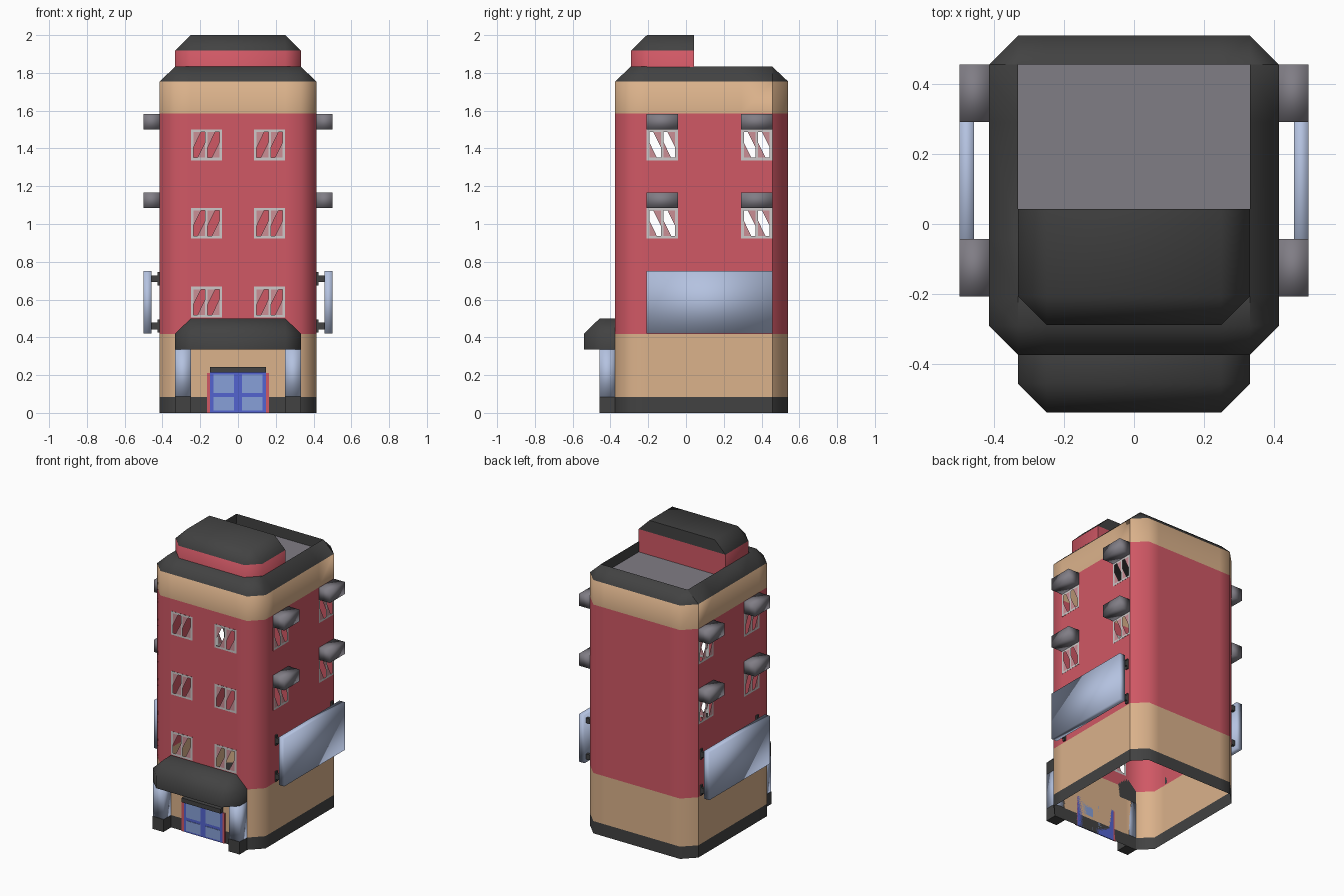
import bpy, bmesh
from mathutils import Vector

if "Cube" in bpy.data.objects:
    bpy.data.objects.remove(bpy.data.objects["Cube"])

# ---- materials (sRGB 0-255 converted to linear) ----
def material(name, *rgb):
    m = bpy.data.materials.new(name)
    lin = [((c / 255 + 0.055) / 1.055) ** 2.4 for c in rgb]
    m.diffuse_color = (*lin, 1)
    m.use_nodes = True
    m.node_tree.nodes["Principled BSDF"].inputs["Base Color"].default_value = m.diffuse_color
    return m

RED = material("red wall", 208, 88, 101)
TAN = material("tan stone", 219, 178, 139)
DARK = material("dark trim", 66, 66, 66)
GREY = material("grey roof", 128, 125, 133)
PALE = material("pale blue panel", 180, 194, 224)
BLUE = material("blue door", 84, 100, 208)
PANE = material("door glass", 135, 160, 216)
FRAME = material("window frame", 205, 200, 200)
GLINT = material("window glint", 203, 142, 149)

def finish(name, bm, mats, angle=None):
    me = bpy.data.meshes.new(name)
    bm.to_mesh(me)
    bm.free()
    ob = bpy.data.objects.new(name, me)
    bpy.context.collection.objects.link(ob)
    for m in mats:
        me.materials.append(m)
    if angle:
        bpy.ops.object.select_all(action='DESELECT')
        ob.select_set(True)
        bpy.context.view_layer.objects.active = ob
        bpy.ops.object.shade_smooth_by_angle(angle=angle)
    return ob

def ring(hw, y0, y1, z, cf=0, cb=0):
    """Rectangle with chamfered front (cf) and back (cb) corners."""
    return [(x, y, z) for x, y in (
        (-hw + cf, y0), (hw - cf, y0), (hw, y0 + cf), (hw, y1 - cb),
        (hw - cb, y1), (-hw + cb, y1), (-hw, y1 - cb), (-hw, y0 + cf))]

def loft(rings, idx, top=None, bottom=None):
    """Skin the rings; idx gives the material slot of each band."""
    bm = bmesh.new()
    vs = [[bm.verts.new(p) for p in r] for r in rings]
    for a, b, mi in zip(vs, vs[1:], idx):
        for i in range(8):
            j = (i + 1) % 8
            bm.faces.new((a[i], a[j], b[j], b[i])).material_index = mi
    if top is not None:
        bm.faces.new(vs[-1]).material_index = top
    if bottom is not None:
        bm.faces.new(vs[0][::-1]).material_index = bottom
    bmesh.ops.remove_doubles(bm, verts=bm.verts, dist=1e-5)
    return bm

def box(name, x0, x1, y0, y1, z0, z1, mat, angle=None):
    x0, x1 = sorted((x0, x1))
    bm = bmesh.new()
    bmesh.ops.create_cube(bm, size=1)
    for v in bm.verts:
        v.co = ((x0 + x1) / 2 + v.co.x * (x1 - x0),
                (y0 + y1) / 2 + v.co.y * (y1 - y0),
                (z0 + z1) / 2 + v.co.z * (z1 - z0))
    return finish(name, bm, [mat], angle)

W, F, B, C = 0.415, -0.375, 0.54, 0.083
Z_FRONT = [(0.505, 0.668), (0.922, 1.085), (1.337, 1.5)]
X_WIN = [(-0.25, -0.085), (0.085, 0.25)]
Y_WIN = [(-0.208, -0.043), (0.292, 0.457)]

# ---- building shell with roof parapet and sunken roof ----
bm = loft([ring(W, F, B, z, C, C) for z in (0, 0.085, 0.418, 1.585, 1.755)] +
          [ring(W - C, F + C, B - C, 1.833), ring(W - C, 0.04, B - C, 1.833),
           ring(W - C, 0.04, B - C, 1.76)],
          [0, 1, 2, 1, 0, 0, 0], top=3)

def cut(axis, value):
    no = Vector((0, 0, 0))
    no[axis] = 1
    bmesh.ops.bisect_plane(bm, geom=bm.verts[:] + bm.edges[:] + bm.faces[:],
                           plane_co=no * value, plane_no=no)

for axis, spans in ((0, X_WIN), (1, Y_WIN), (2, Z_FRONT)):
    for lo, hi in spans:
        cut(axis, lo)
        cut(axis, hi)

def within(v, spans):
    return any(a < v < b for a, b in spans)

# open window holes
holes = []
for f in bm.faces:
    c = f.calc_center_median()
    if c.y < F + 0.002 and within(c.x, X_WIN) and within(c.z, Z_FRONT):
        holes.append(f)
    if abs(c.x) > W - 0.002 and within(c.y, Y_WIN) and within(c.z, Z_FRONT[1:]):
        holes.append(f)
bmesh.ops.delete(bm, geom=holes, context='FACES')
finish("building_shell", bm, [DARK, TAN, RED, GREY], 0.87)

# ---- penthouse on the roof ----
finish("penthouse", loft(
    [ring(0.333, -0.29, 0.043, 1.755, C), ring(0.333, -0.29, 0.043, 1.918, C),
     ring(0.25, -0.207, 0.043, 2.0)], [0, 1], top=1), [RED, DARK], 0.87)

# ---- entrance canopy ----
finish("entrance_canopy", loft(
    [ring(0.333, -0.54, F, 0.335, C), ring(0.333, -0.54, F, 0.42, C),
     ring(0.25, -0.457, F, 0.5)], [0, 0], top=0, bottom=0), [DARK], 0.87)

# ---- windows: two panes with frame bars and diagonal glints ----
def window(name, u0, u1, z0, z1, place, flip):
    bm = bmesh.new()
    def poly(pts, mi):
        bm.faces.new([bm.verts.new(place(u, z)) for u, z in pts]).material_index = mi
    def bar(a, b, c, d):
        poly([(a, c), (b, c), (b, d), (a, d)], 0)
    t, m = 0.014, (u0 + u1) / 2
    bar(u0, u1, z0, z0 + t)
    bar(u0, u1, z1 - t, z1)
    for a, b in ((u0, u0 + t), (m - t / 2, m + t / 2), (u1 - t, u1)):
        bar(a, b, z0 + t, z1 - t)
    for a, b in ((u0 + t, m - t / 2), (m + t / 2, u1 - t)):
        if flip:
            a, b = b, a
        du, dz = (b - a) * 0.65, (z1 - z0 - 2 * t) * 0.6
        lo, hi = z0 + t, z1 - t
        poly([(a, hi), (a, hi - dz), (a + du, hi)], 1)
        poly([(b, lo), (b, lo + dz), (b - du, lo)], 1)
    finish(name, bm, [FRAME, GLINT])

for z0, z1 in Z_FRONT:
    for u0, u1 in X_WIN:
        window("front_window", u0, u1, z0, z1, lambda u, z: (u, F - 0.001, z), False)

for s in (-1, 1):
    # side windows with awnings
    for z0, z1 in Z_FRONT[1:]:
        for u0, u1 in Y_WIN:
            window("side_window", u0, u1, z0, z1,
                   lambda u, z: (s * (W + 0.001), u, z), True)
            box("window_awning", s * W, s * 0.5, u0, u1, z1, z1 + 0.083, GREY, 1.7)
    # side sign board and its brackets
    box("sign_board", s * 0.458, s * 0.5, -0.208, 0.457, 0.42, 0.75, PALE, 1.7)
    for y in (-0.19, 0.42):
        for z in (0.46, 0.71):
            box("sign_bracket", s * W, s * 0.46, y, y + 0.02, z - 0.018, z + 0.018, DARK)
            box("bracket_plate", s * W, s * 0.425, y, y + 0.02, z - 0.035, z + 0.035, DARK)
    # entrance pillars on dark plinths
    box("pillar", s * 0.25, s * 0.333, -0.457, F, 0.085, 0.335, PALE, 1.7)
    box("pillar_plinth", s * 0.25, s * 0.333, -0.459, F, 0, 0.087, DARK)
    # double door leaf with two glass panes
    box("door_leaf", 0, s * 0.147, F - 0.006, F, 0, 0.215, BLUE)
    for z0, z1 in ((0.012, 0.083), (0.104, 0.203)):
        box("door_pane", s * 0.02, s * 0.13, F - 0.009, F, z0, z1, PANE)
    box("door_jamb", s * 0.147, s * 0.165, F - 0.006, F, 0, 0.21, RED)

# ---- door header ----
box("door_header", -0.148, 0.148, F - 0.03, F, 0.213, 0.243, DARK)
